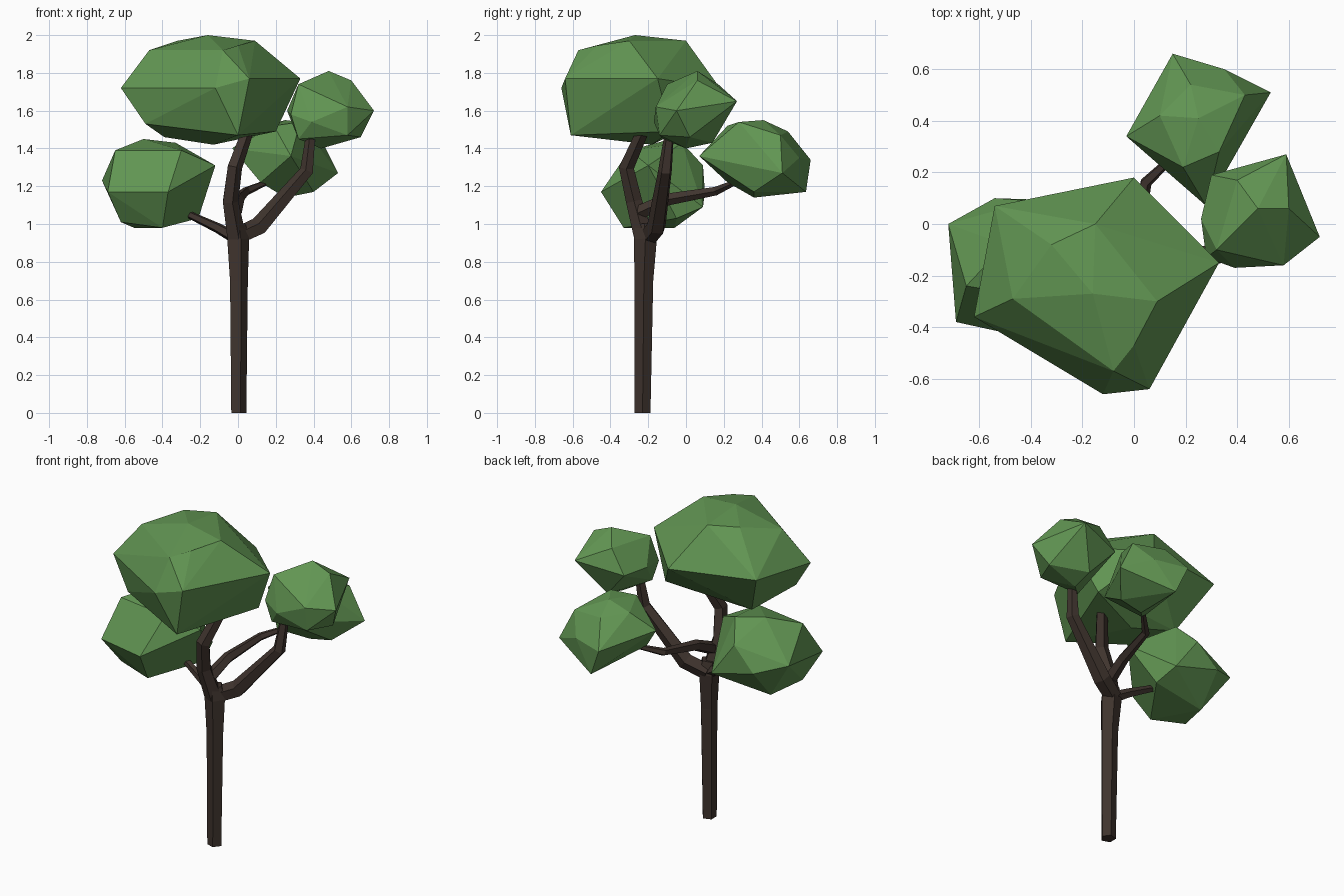
import bpy, bmesh, math
from mathutils import Vector


def material(name, rgb):
    m = bpy.data.materials.new(name)
    m.diffuse_color = (*rgb, 1)
    return m


LEAF = material("leaf_green", (0.12, 0.30, 0.085))
BARK = material("bark_brown", (0.05, 0.034, 0.027))


def finish(bm, name, mat):
    bmesh.ops.recalc_face_normals(bm, faces=bm.faces)
    me = bpy.data.meshes.new(name)
    bm.to_mesh(me)
    bm.free()
    me.materials.append(mat)
    bpy.context.collection.objects.link(bpy.data.objects.new(name, me))


def clump(name, corners):
    """Faceted foliage: convex hull around a few corner points."""
    bm = bmesh.new()
    for p in corners:
        bm.verts.new(p)
    hull = bmesh.ops.convex_hull(bm, input=bm.verts[:])
    spare = {v for v in hull["geom_interior"] + hull["geom_unused"]
             if isinstance(v, bmesh.types.BMVert)}
    bmesh.ops.delete(bm, geom=list(spare), context='VERTS')
    bmesh.ops.dissolve_limit(bm, angle_limit=math.radians(6),
                             verts=bm.verts[:], edges=bm.edges[:])
    finish(bm, name, LEAF)


def limb(name, path, radii, sides=5):
    """Faceted tapering tube along a path."""
    pts = [Vector(p) for p in path]
    bm = bmesh.new()
    rings = []
    ref = Vector((1, 0, 0)) if abs((pts[-1] - pts[0]).normalized().x) < 0.7 else Vector((0, 1, 0))
    for i, p in enumerate(pts):
        a, b = pts[max(i - 1, 0)], pts[min(i + 1, len(pts) - 1)]
        t = ((p - a).normalized() + (b - p).normalized()).normalized()
        ref = (ref - t * ref.dot(t)).normalized()
        side = t.cross(ref)
        rings.append([bm.verts.new(p + radii[i] * (ref * math.cos(k * math.tau / sides)
                                                   + side * math.sin(k * math.tau / sides)))
                      for k in range(sides)])
    for lo, hi in zip(rings, rings[1:]):
        for k in range(sides):
            j = (k + 1) % sides
            bm.faces.new((lo[k], lo[j], hi[j], hi[k]))
    bm.faces.new(rings[0])
    bm.faces.new(rings[-1])
    finish(bm, name, BARK)


# Trunk and branches
limb("trunk", [(0, -0.23, 0), (0, -0.223, 0.7), (-0.005, -0.215, 0.92), (-0.01, -0.22, 1.0)],
     [0.044, 0.052, 0.064, 0.05])
limb("main_branch", [(-0.01, -0.22, 0.92), (-0.043, -0.275, 1.12),
                     (-0.02, -0.315, 1.3), (0.045, -0.235, 1.48)],
     [0.055, 0.045, 0.042, 0.034])
limb("right_branch", [(-0.01, -0.2, 0.93), (0.11, -0.155, 0.985),
                      (0.365, -0.11, 1.28), (0.385, -0.09, 1.46)],
     [0.05, 0.052, 0.038, 0.027])
limb("back_branch", [(-0.02, -0.25, 1.06), (0, -0.1, 1.13),
                     (0.045, 0.16, 1.175), (0.15, 0.26, 1.22)],
     [0.04, 0.034, 0.024, 0.015])
limb("left_branch", [(0, -0.21, 0.92), (-0.11, -0.18, 0.98), (-0.27, -0.14, 1.055)],
     [0.036, 0.028, 0.02])

# Foliage clumps: belt, crown, then underside
clump("large_foliage", [
    (-.62, -.36, 1.72), (-.12, -.66, 1.72), (.06, -.64, 1.77), (.33, -.15, 1.77),
    (0, .18, 1.72), (-.54, .07, 1.75),
    (-.47, -.29, 1.92), (-.08, -.57, 1.92), (0, -.47, 1.945), (.09, -.3, 1.97),
    (-.16, -.27, 2.0), (-.15, 0, 1.97), (-.32, -.08, 1.97),
    (0, -.61, 1.47), (-.49, -.4, 1.53), (.2, -.08, 1.49), (-.13, -.18, 1.42),
    (-.39, -.1, 1.46)])
clump("left_foliage", [
    (-.69, -.38, 1.17), (-.37, -.45, 1.17), (-.12, -.2, 1.31), (-.24, .09, 1.09),
    (-.54, .1, 1.17), (-.4, .09, 1.31), (-.72, 0, 1.23),
    (-.65, -.24, 1.39), (-.5, -.08, 1.45), (-.33, -.02, 1.43), (-.3, -.3, 1.39),
    (-.62, -.28, 1.01), (-.4, -.33, .98), (-.55, -.06, .98), (-.21, -.05, 1.03)])
clump("right_foliage", [
    (.26, .02, 1.6), (.3, .19, 1.6), (.59, .27, 1.65), (.72, -.05, 1.6),
    (.58, -.16, 1.62), (.39, -.17, 1.54), (.28, -.13, 1.58),
    (.32, -.1, 1.74), (.48, .06, 1.81), (.6, .06, 1.76), (.4, .17, 1.74),
    (.65, .02, 1.46), (.58, -.14, 1.47), (.44, 0, 1.4), (.32, -.12, 1.45),
    (.45, .14, 1.43), (.52, .2, 1.53)])
clump("back_foliage", [
    (-.03, .34, 1.4), (.15, .66, 1.34), (.53, .51, 1.27), (.28, .07, 1.36),
    (.1, .42, 1.51), (.22, .54, 1.49), (.43, .5, 1.47), (.33, .28, 1.54),
    (.19, .22, 1.52), (.25, .41, 1.55), (.35, .6, 1.35),
    (.22, .635, 1.17), (.25, .36, 1.14), (.4, .36, 1.17), (.12, .22, 1.22)])
